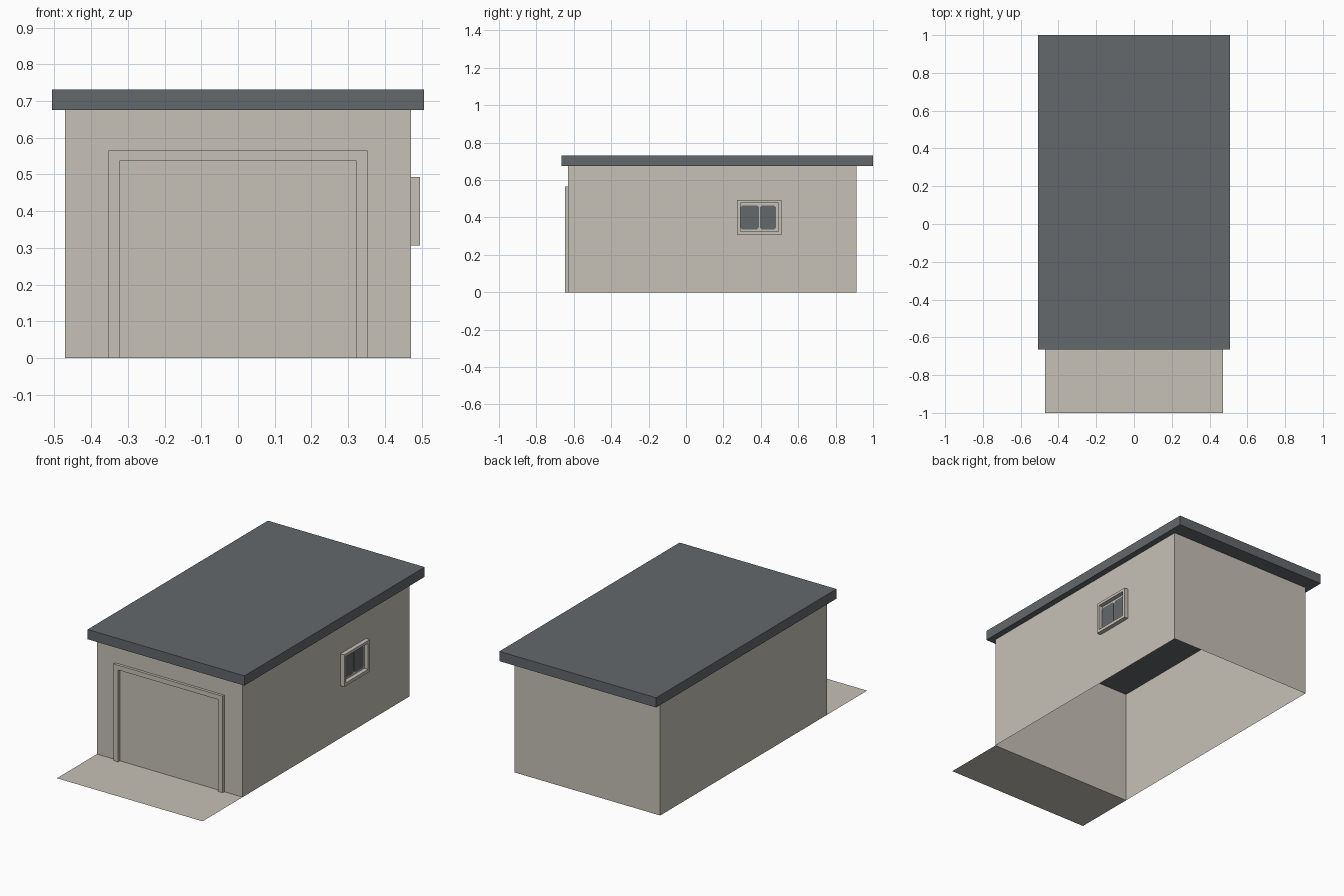
import bpy, bmesh

if "Cube" in bpy.data.objects:
    bpy.data.objects.remove(bpy.data.objects["Cube"])


def material(name, rgb):
    m = bpy.data.materials.new(name)
    m.diffuse_color = (*rgb, 1)
    m.use_nodes = True
    m.node_tree.nodes["Principled BSDF"].inputs["Base Color"].default_value = m.diffuse_color
    return m


PLASTER = material("beige_plaster", (0.565, 0.533, 0.468))
SLATE = material("dark_grey", (0.127, 0.138, 0.147))


def mesh_object(name, bm, mat):
    me = bpy.data.meshes.new(name)
    bm.to_mesh(me)
    bm.free()
    me.materials.append(mat)
    ob = bpy.data.objects.new(name, me)
    bpy.context.collection.objects.link(ob)
    return ob


def box(name, lo, hi, mat, open_z=False):
    bm = bmesh.new()
    bmesh.ops.create_cube(bm, size=1)
    for v in bm.verts:
        v.co = [(a + b) / 2 + c * (b - a) for a, b, c in zip(lo, hi, v.co)]
    if open_z:  # keep only the upright sides
        bm.normal_update()
        caps = [f for f in bm.faces if abs(f.normal.z) > 0.5]
        bmesh.ops.delete(bm, geom=caps, context='FACES_ONLY')
    return mesh_object(name, bm, mat)


def extruded_profile(name, faces, offset, mat):
    """Flat quads sharing corners, extruded by offset into a solid."""
    bm = bmesh.new()
    for pts in faces:
        bm.faces.new([bm.verts.new(p) for p in pts])
    bmesh.ops.remove_doubles(bm, verts=bm.verts, dist=1e-5)
    new = bmesh.ops.extrude_face_region(bm, geom=bm.faces[:], use_keep_orig=True)
    moved = [g for g in new['geom'] if isinstance(g, bmesh.types.BMVert)]
    bmesh.ops.translate(bm, verts=moved, vec=offset)
    bmesh.ops.recalc_face_normals(bm, faces=bm.faces)
    return mesh_object(name, bm, mat)


W, FRONT, BACK, TOP = 0.471, -0.63, 0.911, 0.675

# Walls (open shell) and flat overhanging roof
box("walls", (-W, FRONT, 0), (W, BACK, TOP), PLASTER, open_z=True)
box("roof", (-0.507, -0.665, TOP), (0.507, 1.0, 0.732), SLATE)

# Driveway sheet in front of the garage
bm = bmesh.new()
bm.faces.new([bm.verts.new(p) for p in
              ((-W, -1, 0), (W, -1, 0), (W, FRONT, 0), (-W, FRONT, 0))])
mesh_object("driveway", bm, PLASTER)

# Garage door surround: inverted U
outer = [(-0.353, 0), (-0.353, 0.565), (0.353, 0.565), (0.353, 0)]
inner = [(-0.323, 0), (-0.323, 0.537), (0.323, 0.537), (0.323, 0)]
quads = [[(x, FRONT, z) for x, z in (outer[i], outer[i + 1], inner[i + 1], inner[i])]
         for i in range(3)]
extruded_profile("door_frame", quads, (0, -0.016, 0), PLASTER)

# Window surround on the right wall


def rect(y0, y1, z0, z1):
    return [(y0, z0), (y1, z0), (y1, z1), (y0, z1)]


outer = rect(0.274, 0.51, 0.306, 0.493)
inner = rect(0.291, 0.494, 0.324, 0.477)
quads = [[(W, y, z) for y, z in (outer[i], outer[(i + 1) % 4],
                                 inner[(i + 1) % 4], inner[i])] for i in range(4)]
extruded_profile("window_frame", quads, (0.025, 0, 0), PLASTER)

# Two glass panes with clipped corners
for side, y0, y1 in (("front", 0.292, 0.389), ("back", 0.396, 0.481)):
    z0, z1, c = 0.335, 0.465, 0.01
    pts = [(y0 + c, z0), (y1 - c, z0), (y1, z0 + c), (y1, z1 - c),
           (y1 - c, z1), (y0 + c, z1), (y0, z1 - c), (y0, z0 + c)]
    extruded_profile("window_pane_" + side, [[(W, y, z) for y, z in pts]],
                     (0.003, 0, 0), SLATE)
